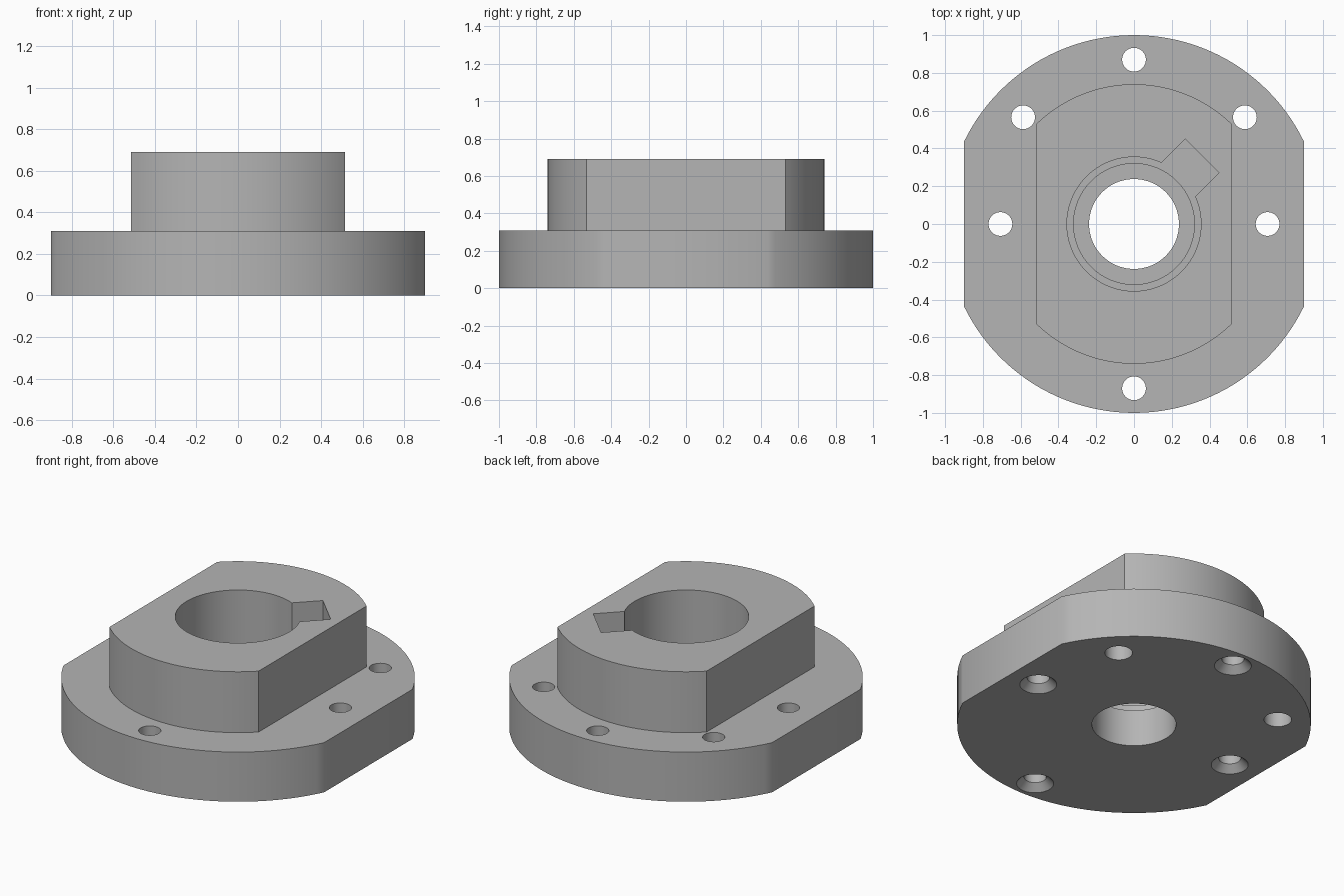
import bpy, bmesh, math

if "Cube" in bpy.data.objects:
    bpy.data.objects.remove(bpy.data.objects["Cube"])

metal = bpy.data.materials.new("machined grey")
metal.diffuse_color = (0.46, 0.46, 0.46, 1)
metal.use_nodes = True
metal.node_tree.nodes["Principled BSDF"].inputs["Base Color"].default_value = metal.diffuse_color


def finish(name, bm):
    bmesh.ops.recalc_face_normals(bm, faces=bm.faces[:])
    mesh = bpy.data.meshes.new(name)
    bm.to_mesh(mesh)
    bm.free()
    mesh.materials.append(metal)
    ob = bpy.data.objects.new(name, mesh)
    bpy.context.collection.objects.link(ob)
    return ob


def prism(bm, pts, z0, z1):
    face = bm.faces.new([bm.verts.new((x, y, z0)) for x, y in pts])
    ext = bmesh.ops.extrude_face_region(bm, geom=[face], use_keep_orig=True)
    verts = [g for g in ext["geom"] if isinstance(g, bmesh.types.BMVert)]
    bmesh.ops.translate(bm, vec=(0, 0, z1 - z0), verts=verts)


def turned(bm, cx, cy, profile, n):
    """Closed turned solid from (radius, z) pairs."""
    rings = []
    for r, z in profile:
        rings.append([bm.verts.new((cx + r * math.cos(2 * math.pi * i / n),
                                    cy + r * math.sin(2 * math.pi * i / n), z))
                      for i in range(n)])
    for a, b in zip(rings, rings[1:]):
        for i in range(n):
            j = (i + 1) % n
            bm.faces.new((a[i], a[j], b[j], b[i]))
    bm.faces.new(rings[0])
    bm.faces.new(rings[-1])


def flatted_disc(r, flat, n=48):
    """Circle outline with two flats at x = +-flat."""
    a = math.acos(flat / r)
    arc = [a + (math.pi - 2 * a) * i / n for i in range(n + 1)]
    half = [(r * math.cos(t), r * math.sin(t)) for t in arc]
    return half + [(-x, -y) for x, y in half]


def cut(ob, cutter):
    mod = ob.modifiers.new("cut", "BOOLEAN")
    mod.operation = "DIFFERENCE"
    mod.solver = "EXACT"
    mod.object = cutter
    bpy.context.view_layer.objects.active = ob
    bpy.ops.object.modifier_apply(modifier=mod.name)
    bpy.data.objects.remove(cutter)


TOP, FLANGE_TOP = 0.69, 0.31

# Flange with two flats
bm = bmesh.new()
prism(bm, flatted_disc(1.0, 0.9), 0, FLANGE_TOP)
flange = finish("flange", bm)

# Centre bore with recess, countersunk holes and stepped holes
bm = bmesh.new()
turned(bm, 0, 0, [(0.238, -0.1), (0.238, 0.23), (0.32, 0.23), (0.32, 0.4)], 96)
for x, y in ((0, 0.87), (0, -0.87), (0.707, 0), (-0.707, 0)):
    turned(bm, x, y, [(0.125, -0.02), (0.063, 0.042), (0.063, 0.4)], 32)
for x in (0.587, -0.587):
    turned(bm, x, 0.565, [(0.078, -0.1), (0.078, 0.16), (0.063, 0.16), (0.063, 0.4)], 32)
cut(flange, finish("flange_cutter", bm))

# Raised boss with two flats
bm = bmesh.new()
prism(bm, flatted_disc(0.74, 0.515), FLANGE_TOP, TOP)
boss = finish("boss", bm)

# Boss bore and diagonal keyway, cut as one outline
R, W, REACH = 0.355, 0.127, 0.51
a = math.asin(W / R)
outline = [(R * math.cos(t), R * math.sin(t))
           for t in (a + (2 * math.pi - 2 * a) * i / 88 for i in range(89))]
outline += [(REACH, -W), (REACH, W)]
c = math.sqrt(0.5)
bm = bmesh.new()
prism(bm, [((x - y) * c, (x + y) * c) for x, y in outline], 0.2, 0.8)
cut(boss, finish("boss_cutter", bm))

# Smooth round walls, keep edges sharp
for ob in (flange, boss):
    bpy.ops.object.select_all(action="DESELECT")
    ob.select_set(True)
    bpy.context.view_layer.objects.active = ob
    bpy.ops.object.shade_smooth_by_angle(angle=math.radians(30))
